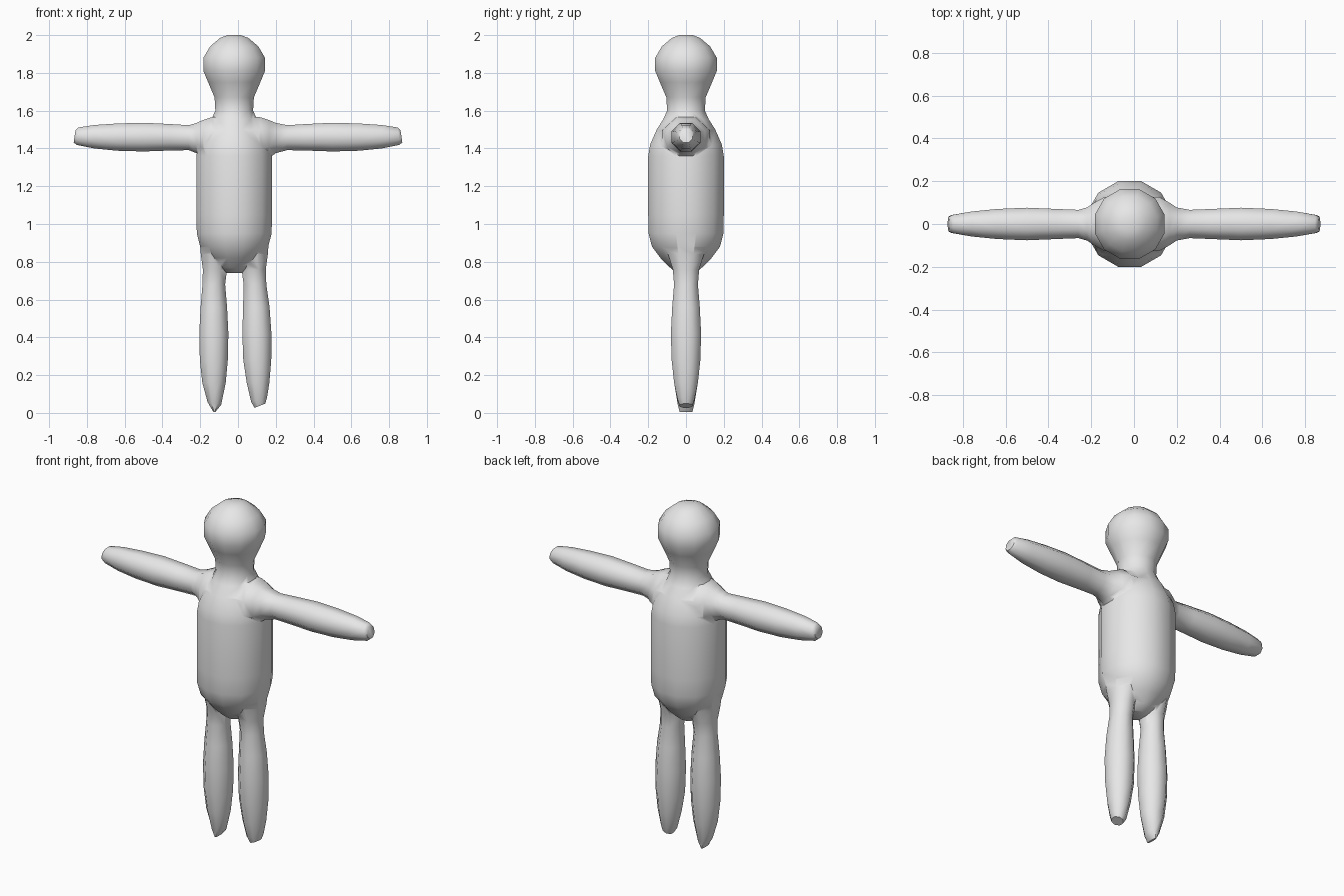
import bpy, bmesh, math
from mathutils import Vector

grey = bpy.data.materials.new("light grey")
grey.diffuse_color = (0.8, 0.8, 0.8, 1)


def loft(name, axis, sections, sides):
    """Skin rings along an axis: (position, centre, radius a, radius y, tilt)."""
    bm = bmesh.new()
    rings = []
    for pos, centre, ra, ry, tilt in sections:
        ring = []
        for i in range(sides):
            ang = 2 * math.pi * (i + 0.5) / sides
            k = 1 / math.cos(math.pi / sides)
            a, y = ra * k * math.cos(ang), ry * k * math.sin(ang)
            t = pos + tilt * a
            co = (centre + a, y, t) if axis == 'Z' else (t, y, centre + a)
            ring.append(bm.verts.new(Vector(co)))
        rings.append(ring)
    for lo, hi in zip(rings, rings[1:]):
        for i in range(sides):
            j = (i + 1) % sides
            bm.faces.new((lo[i], lo[j], hi[j], hi[i]))
    bm.faces.new(rings[0])
    bm.faces.new(rings[-1])
    bmesh.ops.recalc_face_normals(bm, faces=bm.faces)
    mesh = bpy.data.meshes.new(name)
    bm.to_mesh(mesh)
    bm.free()
    mesh.materials.append(grey)
    ob = bpy.data.objects.new(name, mesh)
    bpy.context.collection.objects.link(ob)
    return ob


# Head, neck and torso: one turned profile (height, radius)
profile = [(0.74, 0.05), (0.77, 0.085), (0.82, 0.135), (0.88, 0.18), (0.95, 0.198),
           (1.05, 0.2), (1.36, 0.2), (1.42, 0.19), (1.5, 0.155), (1.555, 0.12),
           (1.6, 0.1), (1.67, 0.104), (1.75, 0.138), (1.81, 0.163), (1.88, 0.163),
           (1.94, 0.128), (1.985, 0.075), (2.0, 0.035)]
body = loft("body", 'Z', [(z, -0.02, r, r, 0) for z, r in profile], 12)

# Arms: flared at the shoulder, blunt slanted hand end
parts = []
for side, label in ((1, "right"), (-1, "left")):
    s = 0.02 if side < 0 else 0
    arm = [(0.02, 1.45, 0.12, 0.13, 0), (0.12 + s, 1.45, 0.115, 0.125, 0),
           (0.165 + s, 1.45, 0.1, 0.1, 0), (0.2 + s, 1.455, 0.08, 0.077, 0),
           (0.26, 1.457, 0.066, 0.066, 0), (0.36, 1.459, 0.07, 0.07, 0),
           (0.5, 1.46, 0.076, 0.076, 0), (0.64, 1.46, 0.072, 0.07, 0),
           (0.76, 1.462, 0.062, 0.058, 0), (0.85, 1.465, 0.046, 0.042, -0.1),
           (0.865, 1.465, 0.033, 0.034, -0.15)]
    parts.append(loft(label + "_arm", 'X',
                      [(side * t, c, a, y, side * k) for t, c, a, y, k in arm], 8))

# Legs: spindle shapes, one wedge foot and one slanted foot
left_leg = [(0.006, -0.125, 0.006, 0.034, 0), (0.05, -0.125, 0.036, 0.044, -0.2),
            (0.16, -0.127, 0.062, 0.063, 0), (0.28, -0.128, 0.074, 0.076, 0),
            (0.42, -0.128, 0.077, 0.08, 0), (0.56, -0.128, 0.07, 0.073, 0),
            (0.68, -0.128, 0.06, 0.063, 0), (0.76, -0.122, 0.064, 0.07, 0),
            (0.84, -0.112, 0.085, 0.095, 0), (0.94, -0.1, 0.105, 0.12, 0),
            (1.05, -0.09, 0.1, 0.11, 0)]
right_leg = [(0.038, 0.116, 0.028, 0.034, 0.4), (0.07, 0.112, 0.042, 0.045, 0.3),
             (0.16, 0.106, 0.06, 0.063, 0), (0.28, 0.102, 0.074, 0.076, 0),
             (0.42, 0.1, 0.077, 0.08, 0), (0.56, 0.097, 0.07, 0.073, 0),
             (0.68, 0.09, 0.06, 0.063, 0), (0.76, 0.083, 0.064, 0.07, 0),
             (0.84, 0.073, 0.085, 0.095, 0), (0.94, 0.06, 0.105, 0.12, 0),
             (1.05, 0.05, 0.1, 0.11, 0)]
parts.append(loft("left_leg", 'Z', left_leg, 8))
parts.append(loft("right_leg", 'Z', right_leg, 8))

# Fuse the limbs into the body as one skin
bpy.context.view_layer.objects.active = body
body.select_set(True)
for part in parts:
    mod = body.modifiers.new("fuse", 'BOOLEAN')
    mod.operation = 'UNION'
    mod.solver = 'EXACT'
    mod.object = part
    bpy.ops.object.modifier_apply(modifier=mod.name)
    bpy.data.objects.remove(part)

bpy.ops.object.shade_smooth_by_angle(angle=math.radians(50))
